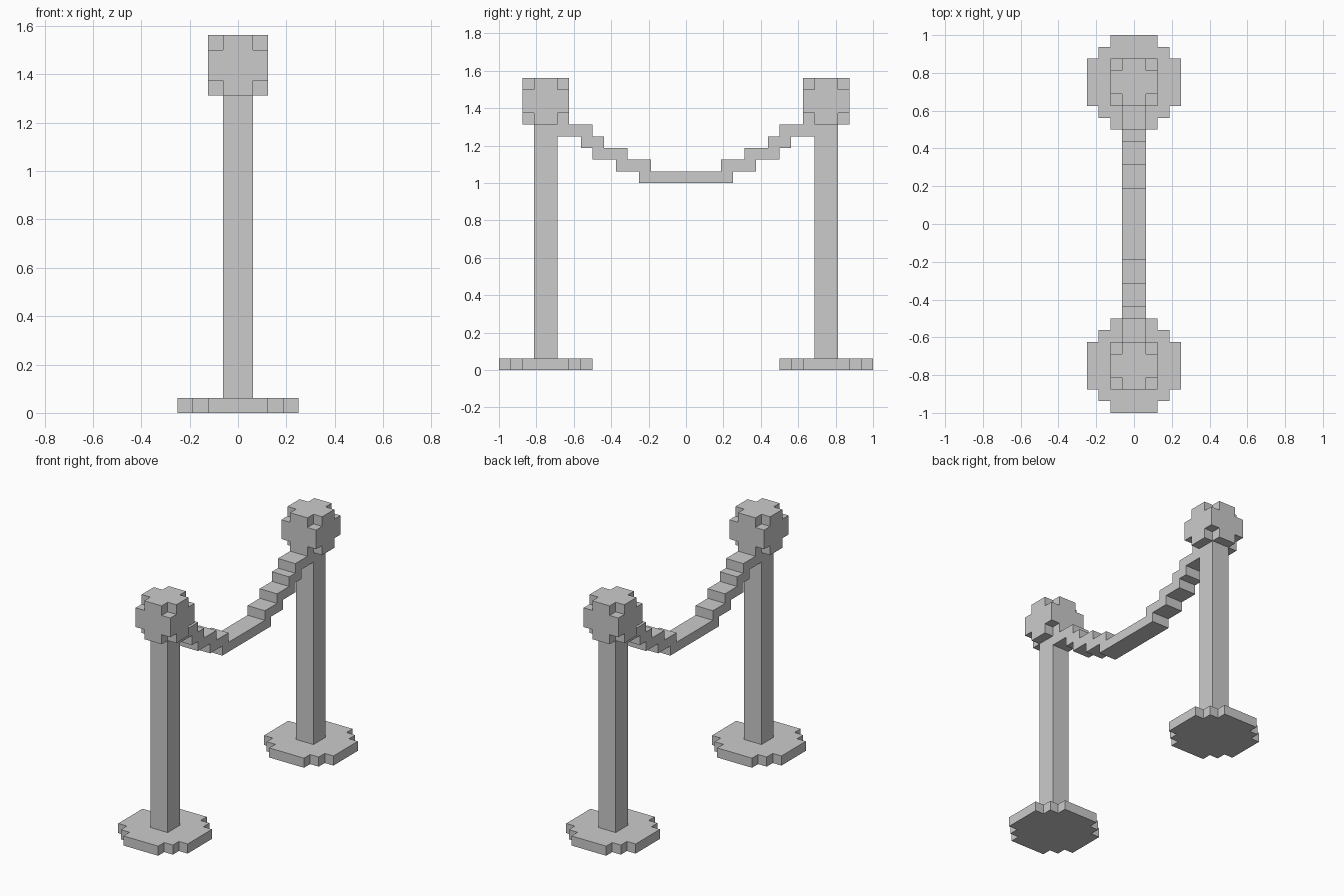
import bpy, bmesh
from mathutils import Vector
from itertools import product

if "Cube" in bpy.data.objects:
    bpy.data.objects.remove(bpy.data.objects["Cube"])

U = 1 / 16  # one block of the stepped style


def finish(bm, name):
    bmesh.ops.remove_doubles(bm, verts=bm.verts, dist=1e-5)
    bmesh.ops.dissolve_limit(bm, angle_limit=0.01, verts=bm.verts, edges=bm.edges)
    bmesh.ops.recalc_face_normals(bm, faces=bm.faces)
    mesh = bpy.data.meshes.new(name)
    bm.to_mesh(mesh)
    bm.free()
    ob = bpy.data.objects.new(name, mesh)
    bpy.context.collection.objects.link(ob)
    return ob


def prism(name, outline, depth):
    """Extrude a closed outline of 3D points (in blocks) along depth."""
    bm = bmesh.new()
    face = bm.faces.new([bm.verts.new(Vector(p) * U) for p in outline])
    ext = bmesh.ops.extrude_face_region(bm, geom=[face])["geom"]
    verts = [g for g in ext if isinstance(g, bmesh.types.BMVert)]
    bmesh.ops.translate(bm, verts=verts, vec=Vector(depth) * U)
    return finish(bm, name)


def block_shell(name, cells):
    """Outer skin of a set of unit blocks."""
    bm = bmesh.new()
    for c in cells:
        for axis, side in product(range(3), (0, 1)):
            n = list(c)
            n[axis] += 2 * side - 1
            if tuple(n) in cells:
                continue
            quad = []
            for a, b in ((0, 0), (1, 0), (1, 1), (0, 1)):
                p = list(c)
                p[axis] += side
                p[(axis + 1) % 3] += a
                p[(axis + 2) % 3] += b
                quad.append(bm.verts.new(Vector(p) * U))
            bm.faces.new(quad)
    return finish(bm, name)


# Stepped round base outline: one quarter, turned four times
quarter = [(4, 2), (3, 2), (3, 3), (2, 3), (2, 4)]
disc = []
for _ in range(4):
    disc += quarter
    quarter = [(-y, x) for x, y in quarter]

# Knob: 4x4x4 blocks with the eight corners missing
knob = {c for c in product(range(-2, 2), range(-2, 2), range(21, 25))
        if not (c[0] in (-2, 1) and c[1] in (-2, 1) and c[2] in (21, 24))}

for side, label in ((-1, "front"), (1, "back")):
    y = side * 12
    parts = [
        prism(label + "_base", [(px, py, 0) for px, py in disc], (0, 0, 1)),
        prism(label + "_post", [(-1, -1, 1), (1, -1, 1), (1, 1, 1), (-1, 1, 1)], (0, 0, 20)),
        block_shell(label + "_knob", knob),
    ]
    for ob in parts:
        ob.location.y = y * U

# Sagging rope: stepped profile, mirrored about the middle
lower = [(4, 16), (4, 17), (6, 17), (6, 18), (8, 18), (8, 19), (9, 19), (9, 20), (11, 20)]
upper = [(11, 21), (8, 21), (8, 20), (7, 20), (7, 19), (5, 19), (5, 18), (3, 18), (3, 17)]
half = lower + upper
loop = half + [(-y, z) for y, z in reversed(half)]
prism("rope", [(-1, y, z) for y, z in loop], (2, 0, 0))
